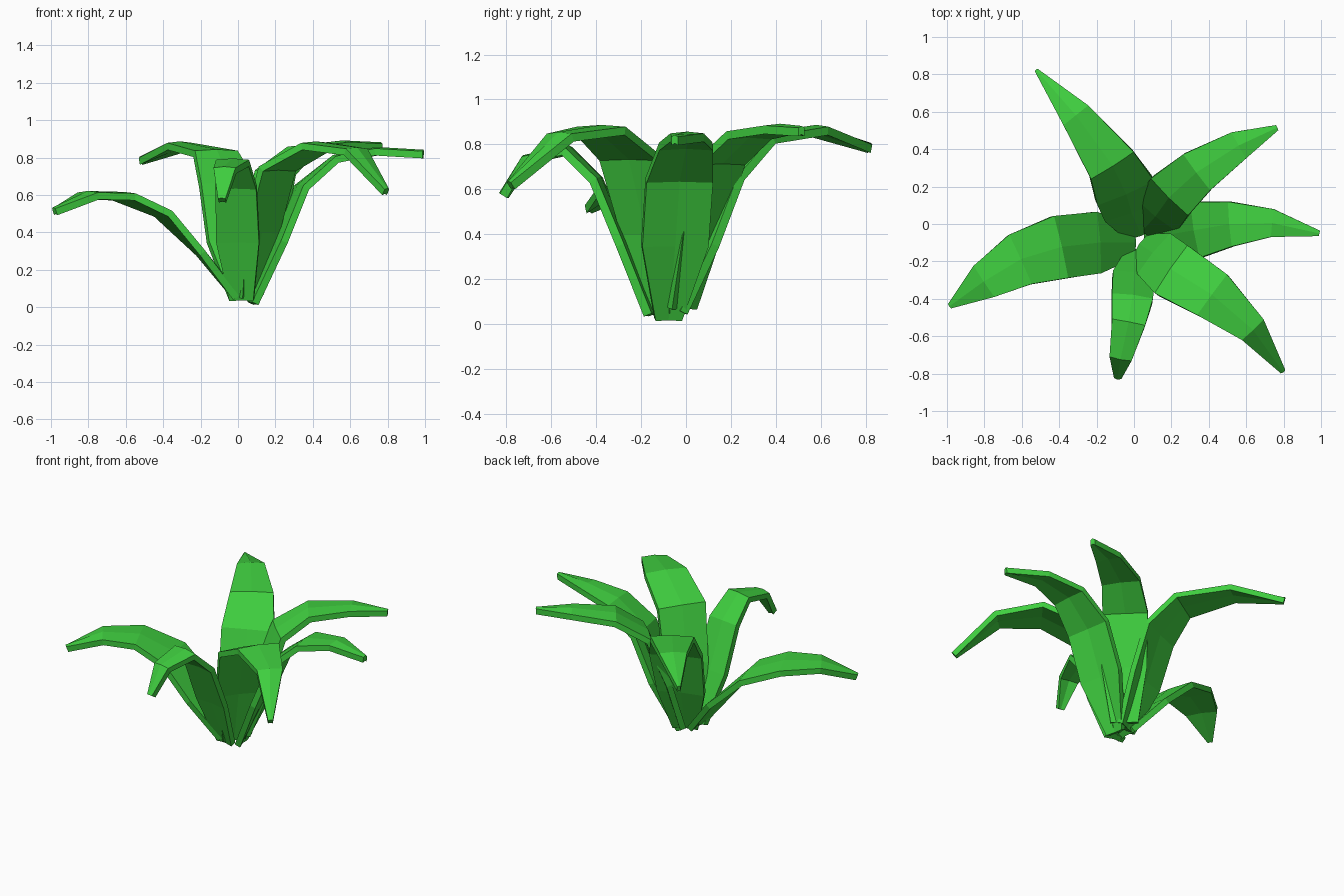
import bpy, bmesh
from mathutils import Vector

green = bpy.data.materials.new("leaf_green")
green.diffuse_color = (0.05, 0.62, 0.05, 1)

HALF = 0.019    # half the leaf thickness
RIDGE = 0.008   # slight rise along the midrib


def leaf(name, path):
    """Thick folded blade; path rows are centre x, y, z and width."""
    pts = [Vector(p[:3]) for p in path]
    bm = bmesh.new()
    rings = []
    for i, p in enumerate(pts):
        a = (p - pts[i - 1]).normalized() if i else Vector()
        b = (pts[i + 1] - p).normalized() if i < len(pts) - 1 else Vector()
        t = (a + b).normalized()
        side = t.cross(Vector((0, 0, 1))).normalized()
        n = side.cross(t)
        w = path[i][3] / 2
        section = [(-w, HALF), (0, HALF + RIDGE), (w, HALF),
                   (w, -HALF), (0, -HALF + RIDGE), (-w, -HALF)]
        rings.append([bm.verts.new(p + side * s + n * h) for s, h in section])
    for r, q in zip(rings, rings[1:]):
        for k in range(6):
            m = (k + 1) % 6
            bm.faces.new((r[k], r[m], q[m], q[k]))
    bm.faces.new(rings[0])
    bm.faces.new(rings[-1])
    bmesh.ops.recalc_face_normals(bm, faces=bm.faces)
    me = bpy.data.meshes.new(name)
    bm.to_mesh(me)
    bm.free()
    me.materials.append(green)
    bpy.context.collection.objects.link(bpy.data.objects.new(name, me))


# Six drooping leaves fanned around one base
leaf("leaf_back_left", [
    (0.03, -0.04, 0.05, 0.16), (-0.02, 0.08, 0.35, 0.30), (-0.05, 0.18, 0.65, 0.33),
    (-0.12, 0.32, 0.82, 0.27), (-0.31, 0.58, 0.86, 0.17), (-0.52, 0.82, 0.78, 0.02)])
leaf("leaf_back_right", [
    (0.06, -0.02, 0.07, 0.17), (0.13, 0.06, 0.40, 0.28), (0.20, 0.155, 0.72, 0.28),
    (0.34, 0.28, 0.84, 0.24), (0.56, 0.42, 0.865, 0.16), (0.765, 0.515, 0.855, 0.03)])
leaf("leaf_right", [
    (0.08, -0.08, 0.02, 0.12), (0.22, -0.05, 0.35, 0.30), (0.34, -0.03, 0.64, 0.30),
    (0.52, 0.0, 0.79, 0.24), (0.74, 0.005, 0.83, 0.15), (0.99, -0.05, 0.815, 0.03)])
leaf("leaf_front_right", [
    (0.05, -0.12, 0.05, 0.14), (0.12, -0.17, 0.40, 0.28), (0.21, -0.25, 0.74, 0.31),
    (0.42, -0.38, 0.86, 0.27), (0.63, -0.56, 0.83, 0.16), (0.79, -0.78, 0.615, 0.03)])
leaf("leaf_front", [
    (0.02, -0.16, 0.04, 0.13), (0.0, -0.28, 0.35, 0.23), (-0.01, -0.40, 0.64, 0.22),
    (-0.03, -0.53, 0.77, 0.18), (-0.07, -0.71, 0.73, 0.12), (-0.085, -0.81, 0.57, 0.04)])
leaf("leaf_left", [
    (-0.01, -0.10, 0.05, 0.16), (-0.20, -0.10, 0.29, 0.33), (-0.40, -0.125, 0.50, 0.34),
    (-0.61, -0.19, 0.59, 0.29), (-0.80, -0.305, 0.595, 0.20), (-0.98, -0.435, 0.51, 0.03)])
